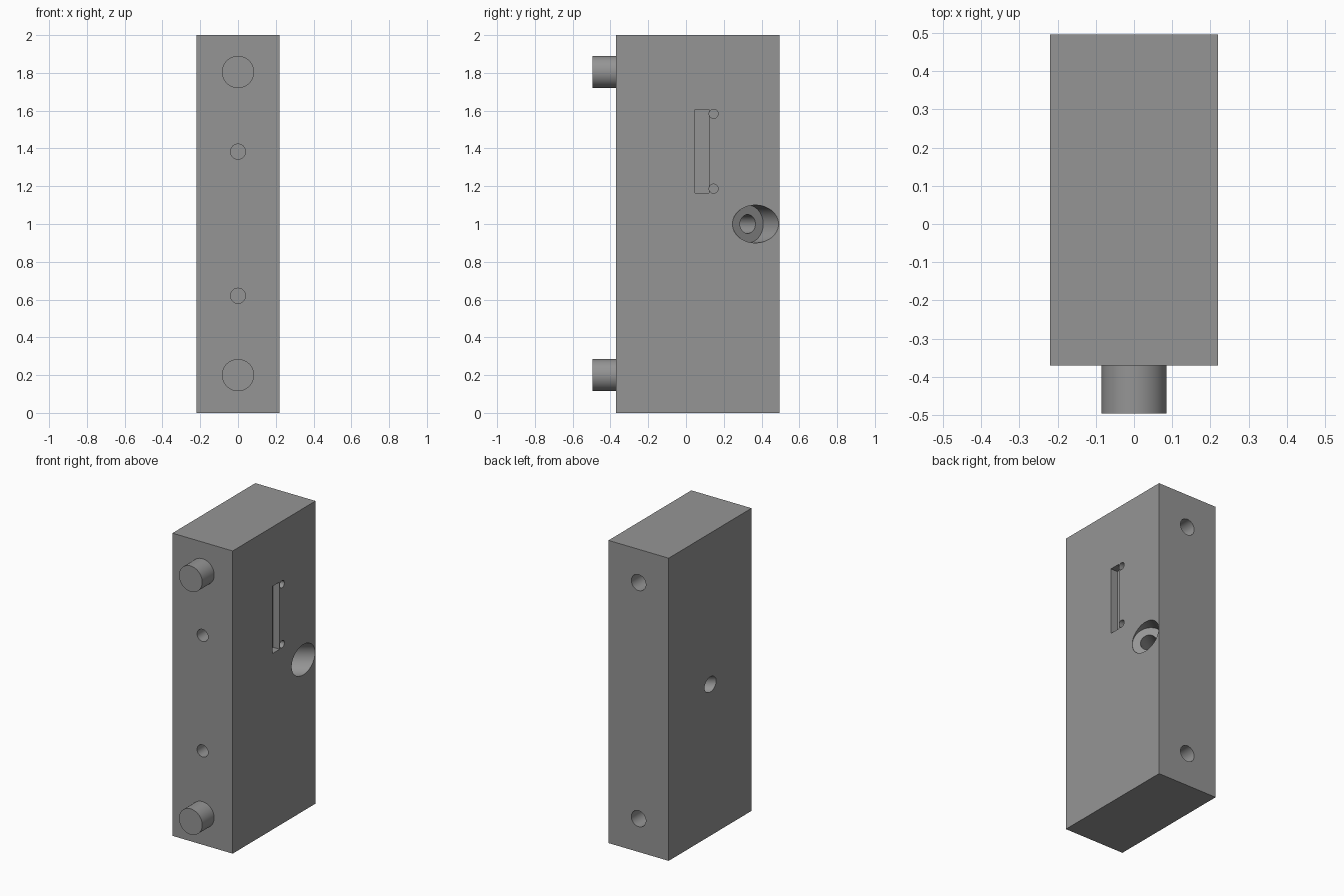
import bpy
import math
from mathutils import Vector

if "Cube" in bpy.data.objects:
    bpy.data.objects.remove(bpy.data.objects["Cube"])

# Overall dimensions
HALF_W = 0.22
FRONT, BACK, HEIGHT = -0.37, 0.495, 2.0

grey = bpy.data.materials.new("plain grey")
grey.diffuse_color = (0.3, 0.3, 0.3, 1)
grey.use_nodes = True
grey.node_tree.nodes["Principled BSDF"].inputs["Base Color"].default_value = grey.diffuse_color


def box(name, lo, hi):
    lo, hi = Vector(lo), Vector(hi)
    bpy.ops.mesh.primitive_cube_add(size=1, location=(lo + hi) / 2)
    ob = bpy.context.object
    ob.name = name
    ob.scale = hi - lo
    bpy.ops.object.transform_apply(location=False, rotation=False, scale=True)
    ob.data.materials.append(grey)
    return ob


def rod(name, start, end, radius, sides=48):
    start, end = Vector(start), Vector(end)
    axis = end - start
    bpy.ops.mesh.primitive_cylinder_add(vertices=sides, radius=radius,
                                        depth=axis.length, location=(start + end) / 2)
    ob = bpy.context.object
    ob.name = name
    ob.rotation_mode = 'QUATERNION'
    ob.rotation_quaternion = axis.to_track_quat('Z', 'Y')
    ob.data.materials.append(grey)
    return ob


def smooth(ob):
    bpy.ops.object.select_all(action='DESELECT')
    ob.select_set(True)
    bpy.context.view_layer.objects.active = ob
    bpy.ops.object.shade_smooth_by_angle(angle=math.radians(30))


def cut(target, cutter):
    mod = target.modifiers.new("cut", 'BOOLEAN')
    mod.operation = 'DIFFERENCE'
    mod.solver = 'EXACT'
    mod.object = cutter
    bpy.context.view_layer.objects.active = target
    bpy.ops.object.modifier_apply(modifier=mod.name)
    bpy.data.objects.remove(cutter, do_unlink=True)


# Main block
block = box("block", (-HALF_W, FRONT, 0), (HALF_W, BACK, HEIGHT))

# Small blind holes in the front
for z in (0.62, 1.383):
    cut(block, rod("front_hole", (0, FRONT - 0.05, z), (0, FRONT + 0.2, z), 0.04))

# Blind holes in the back
for z in (0.22, 1.78):
    cut(block, rod("back_hole", (0, BACK + 0.05, z), (0, BACK - 0.25, z), 0.053))

# Slanted screw bore with a wide counterbore opening on the right side
entry = Vector((HALF_W, 0.368, 1.0))
leave = Vector((-HALF_W, 0.06, 1.0))
along = (entry - leave).normalized()
seat = entry - along * 0.072
cut(block, rod("screw_bore", leave - along * 0.15, entry + along * 0.15, 0.05))
cut(block, rod("counterbore", seat, entry + along * 0.2, 0.1, 64))

# Shallow slot with a pin hole beside each end
cut(block, box("slot", (HALF_W - 0.05, 0.048, 1.163), (HALF_W + 0.05, 0.121, 1.607)))
for z in (1.187, 1.583):
    cut(block, rod("pin_hole", (HALF_W - 0.1, 0.146, z), (HALF_W + 0.05, 0.146, z), 0.024, 32))
smooth(block)

# Locating pegs on the front
for name, z in (("lower_peg", 0.2), ("upper_peg", 1.805)):
    smooth(rod(name, (0, FRONT + 0.01, z), (0, -0.495, z), 0.085, 64))
